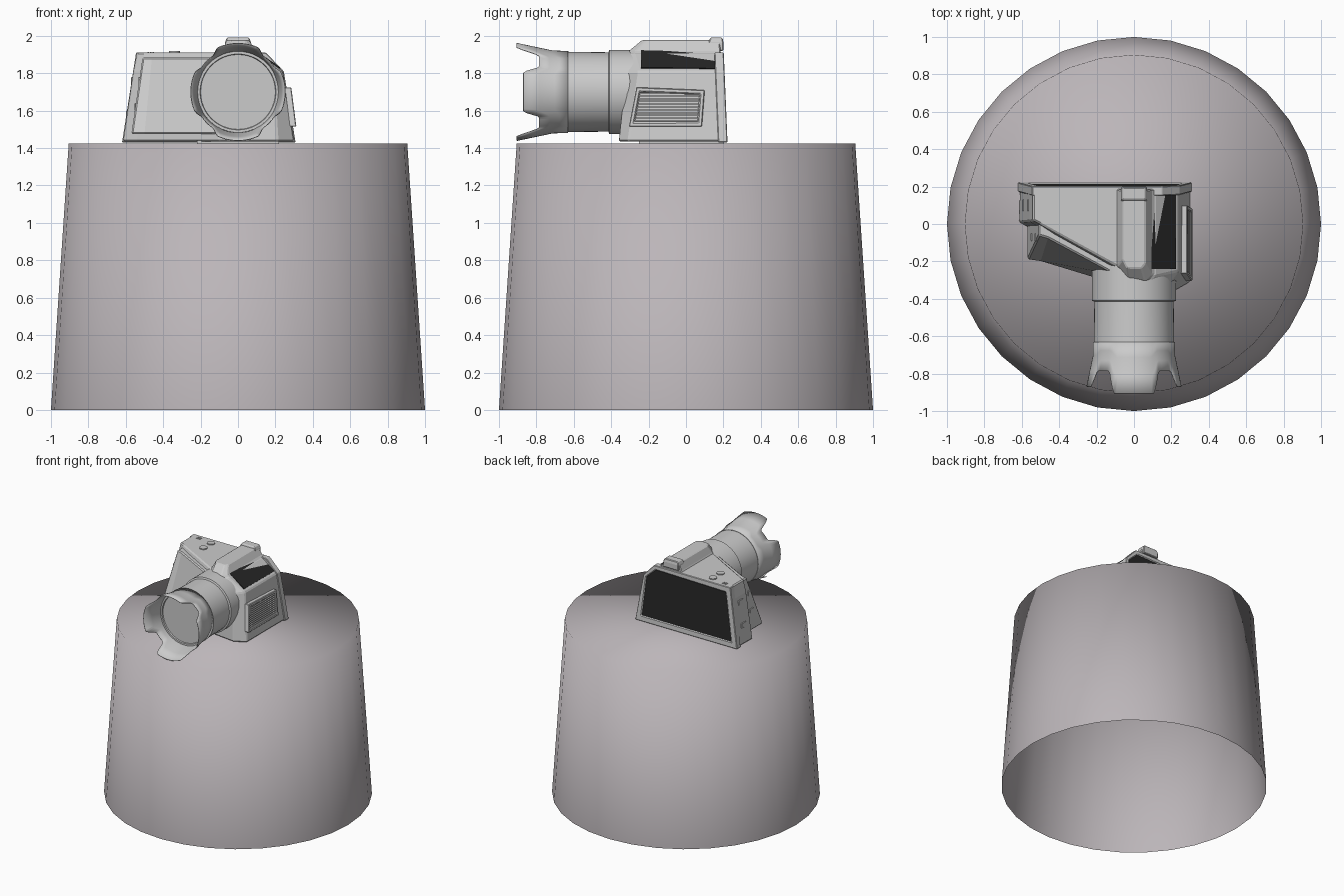
import bpy, bmesh, math
from mathutils import Vector

if "Cube" in bpy.data.objects:
    bpy.data.objects.remove(bpy.data.objects["Cube"])


def material(name, rgb):
    m = bpy.data.materials.new(name)
    m.diffuse_color = (*rgb, 1)
    m.use_nodes = True
    m.node_tree.nodes["Principled BSDF"].inputs["Base Color"].default_value = m.diffuse_color
    return m


DARK = material("dark_glass", (0.02, 0.02, 0.02))
STONE = material("warm_grey", (0.50, 0.465, 0.485))


def finish(name, bm, mat=None, bevel=0, smooth=None):
    bmesh.ops.recalc_face_normals(bm, faces=bm.faces)
    me = bpy.data.meshes.new(name)
    bm.to_mesh(me)
    bm.free()
    ob = bpy.data.objects.new(name, me)
    bpy.context.collection.objects.link(ob)
    if mat:
        me.materials.append(mat)
    if smooth:
        bpy.ops.object.select_all(action='DESELECT')
        ob.select_set(True)
        bpy.context.view_layer.objects.active = ob
        bpy.ops.object.shade_smooth_by_angle(angle=math.radians(smooth))
    if bevel:
        b = ob.modifiers.new("bevel", 'BEVEL')
        b.width, b.segments = bevel, 1
        b.limit_method, b.angle_limit = 'ANGLE', math.radians(25)
    return ob


def loft(name, rings, **kw):
    """Skin equal-length loops of 3D points and cap both ends."""
    bm = bmesh.new()
    vs = [[bm.verts.new(p) for p in r] for r in rings]
    n = len(rings[0])
    for a, b in zip(vs, vs[1:]):
        for i in range(n):
            j = (i + 1) % n
            bm.faces.new((a[i], a[j], b[j], b[i]))
    bm.faces.new(vs[0])
    bm.faces.new(vs[-1])
    return finish(name, bm, **kw)


def plan(z, pts):
    return [(x, y, z) for x, y in pts]


def box(name, x, y, z, **kw):
    corners = [(x[0], y[0]), (x[1], y[0]), (x[1], y[1]), (x[0], y[1])]
    return loft(name, [plan(z[0], corners), plan(z[1], corners)], **kw)


def quad(name, pts, mat):
    bm = bmesh.new()
    bm.faces.new([bm.verts.new(p) for p in pts])
    return finish(name, bm, mat)


def inset(pts, k, shift=(0, 0, 0)):
    """Pull a flat loop in by roughly k along both edge directions."""
    P = [Vector(p) for p in pts]
    n = len(P)
    return [P[i] + ((P[(i + 1) % n] - P[i]).normalized()
                    + (P[i - 1] - P[i]).normalized()) * k + Vector(shift)
            for i in range(n)]


# Pedestal: tapered drum, smooth all over, open underneath
bpy.ops.mesh.primitive_cone_add(vertices=32, radius1=1, radius2=0.905, depth=1.425,
                                location=(0, 0, 0.7125))
drum = bpy.context.object
drum.name = "pedestal"
drum.data.materials.append(STONE)
bm = bmesh.new()
bm.from_mesh(drum.data)
bmesh.ops.delete(bm, geom=[f for f in bm.faces if f.normal.z < -.9], context='FACES_ONLY')
bm.to_mesh(drum.data)
bm.free()
bpy.ops.object.shade_smooth()

# Camera body: wedge plan, sloping shoulders
loft("camera_body", [
    plan(1.435, [(-.61, .20), (.30, .20), (.30, -.31), (.21, -.36), (-.10, -.32), (-.54, -.03), (-.615, .01)]),
    plan(1.81, [(-.56, .19), (.24, .19), (.24, -.25), (.19, -.32), (-.09, -.29), (-.52, -.01), (-.56, .015)]),
    plan(1.91, [(-.54, .18), (.11, .18), (.11, -.28), (.07, -.31), (-.08, -.23), (-.50, .00), (-.54, .02)]),
], bevel=.008)
box("base_foot", (-.22, .22), (-.25, .2), (1.42, 1.44))

# Slanted front block beside the lens
loft("front_block", [
    plan(1.475, [(-.57, .0), (-.57, -.19), (-.50, -.20), (-.10, -.32), (.05, -.33), (.05, .0)]),
    plan(1.885, [(-.51, .0), (-.51, -.06), (-.46, -.075), (-.10, -.27), (.03, -.28), (.03, .0)]),
], bevel=.008)

# Viewfinder hump and eyepiece
loft("viewfinder_hump", [
    plan(1.88, [(-.11, .19), (.14, .19), (.14, -.28), (.07, -.315), (-.03, -.305), (-.11, -.23)]),
    plan(1.92, [(-.085, .185), (.095, .185), (.095, -.27), (.06, -.305), (-.03, -.29), (-.085, -.22)]),
    plan(1.977, [(-.06, .18), (.06, .18), (.06, -.21), (.04, -.235), (-.04, -.235), (-.06, -.19)]),
], bevel=.006)
loft("eyepiece", [
    plan(1.92, [(-.07, .20), (.07, .20), (.07, .15), (-.07, .15)]),
    plan(1.965, [(-.07, .20), (.07, .20), (.07, .12), (-.07, .12)]),
    plan(1.99, [(-.06, .195), (.06, .195), (.06, .13), (-.06, .13)]),
], bevel=.005)

# Rear frame with recessed screen, leaning forward at the top, one corner cut
rear = [(-.62, .222, 1.43), (.308, .222, 1.43), (.245, .206, 1.81), (.15, .202, 1.91), (-.545, .202, 1.91)]
fore = [(x, y - .05, z) for x, y, z in rear]
rim = inset(rear, .045)
well = inset(rear, .047, (0, -.008, 0))
loft("rear_frame", [fore, rear, rim, well], bevel=.005)
quad("rear_screen", [p + Vector((0, .002, 0)) for p in well], DARK)

# Dark display on the sloping right shoulder
slope = [(.092, .155, 1.918), (.225, .155, 1.826), (.225, -.24, 1.832), (.092, -.24, 1.924)]
loft("shoulder_display", [[(x - .03, y, z - .03) for x, y, z in slope], slope], mat=DARK)

# Framed grille on the right side
outer = [(.312, -.305, 1.515), (.312, .085, 1.515), (.285, .10, 1.71), (.285, -.265, 1.725)]
g_in = inset(outer, .022)
g_well = inset(outer, .023, (-.015, 0, 0))
loft("grille_frame", [[(x - .07, y, z) for x, y, z in outer], outer, g_in, g_well], bevel=.004)
SLATS = 11
for i in range(SLATS):
    t = (i + .5) / SLATS
    a, b = g_well[0].lerp(g_well[3], t), g_well[1].lerp(g_well[2], t)
    box(f"grille_slat_{i}", (a.x - .005, a.x + .010), (a.y, b.y), (a.z - .004, a.z + .004))

# Buttons, shoe and side details
for i, y in enumerate((.135, .035)):
    bpy.ops.mesh.primitive_cylinder_add(vertices=24, radius=.03, depth=.02, location=(-.34, y, 1.908))
    bpy.context.object.name = f"top_button_{i}"
    bpy.ops.object.shade_smooth_by_angle()
for i in range(3):
    box(f"top_mark_{i}", (-.485 + i * .014, -.477 + i * .014), (.145, .175), (1.90, 1.914))
for i, (z, x) in enumerate(((1.76, -.567), (1.58, -.594))):
    box(f"side_port_{i}", (x - .004, x + .03), (.07, .13), (z - .02, z + .02), bevel=.002)
for i, z in enumerate((1.62, 1.76)):
    x = -.57 + (z - 1.475) * .145
    box(f"block_latch_{i}", (x - .004, x + .03), (-.09, -.05), (z - .02, z + .02), bevel=.002)

# Lens barrel: revolved profile of (y, radius) along -y
AXIS_Z, SEG = 1.70, 48


def ring(y, r):
    return [(r * math.cos(2 * math.pi * i / SEG), y, AXIS_Z + r * math.sin(2 * math.pi * i / SEG))
            for i in range(SEG)]


profile = [(-.22, .225), (-.41, .225), (-.415, .212), (-.63, .215),
           (-.70, .217), (-.70, .203), (-.69, .200)]
loft("lens_barrel", [ring(y, r) for y, r in profile], smooth=30)


# Petal hood: flared shell whose front edge dips at the four corners
def hood_end(deg):
    near = round(deg / 90) * 90
    d = abs(deg - near)
    tip = -.905 if near % 180 == 90 else -.87
    k = min(max((d - 25) / 9, 0), 1)
    return tip + (-.785 - tip) * k


bm = bmesh.new()
rows, HS = [], 120
for i in range(HS):
    deg = i * 360 / HS
    a, end = math.radians(deg), hood_end(deg)
    col = []
    for t in (0, .3, .65, 1):
        y = -.63 + (end + .63) * t
        r = .217 + max(0, -y - .70) * .21
        col.append(bm.verts.new((r * math.cos(a), y, AXIS_Z + r * math.sin(a))))
    rows.append(col)
for i in range(HS):
    a, b = rows[i], rows[(i + 1) % HS]
    for j in range(3):
        bm.faces.new((a[j], b[j], b[j + 1], a[j + 1]))
hood = finish("lens_hood", bm, smooth=30)
s = hood.modifiers.new("shell", 'SOLIDIFY')
s.thickness, s.offset = .004, 0
